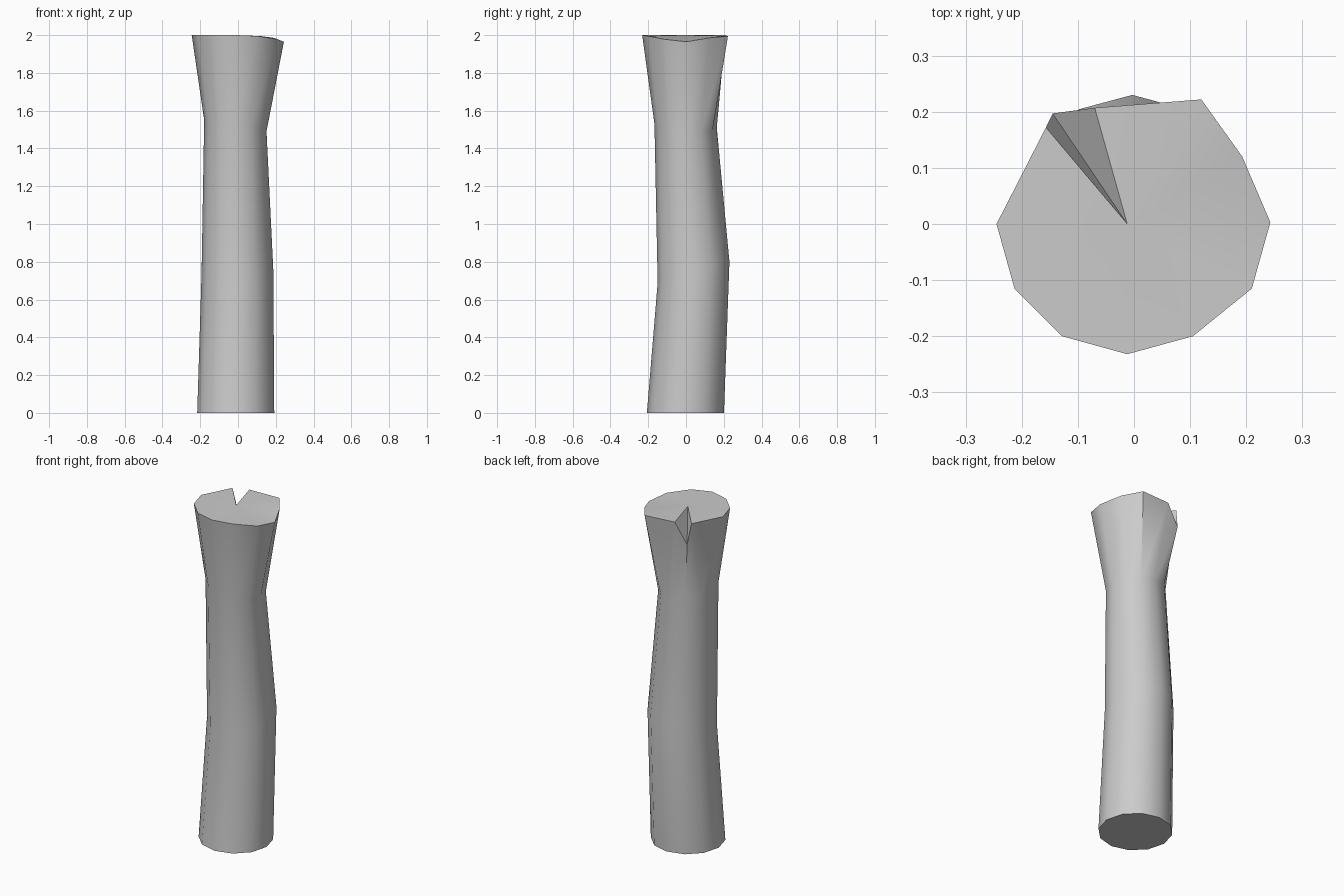
import bpy, bmesh
from math import sin, cos, pi, radians

if "Cube" in bpy.data.objects:
    bpy.data.objects.remove(bpy.data.objects["Cube"])

N = 12
# trunk rings: centre x, y, z, radius, tilt in x, tilt in y
RINGS = [
    (-0.012, -0.003, 0.0, 0.204, 0.0, 0.0),
    (-0.003, 0.04, 0.745, 0.19, 0.05, 0.29),
    (-0.014, -0.002, 1.52, 0.165, -0.18, -0.06),
]
# flared top rim, counter-clockwise from +x, with the split near the back left
RIM = [
    (0.243, 0.003, 1.965), (0.193, 0.12, 1.985), (0.12, 0.222, 1.995),
    (-0.07, 0.207, 2.0), (-0.145, 0.197, 1.88), (-0.157, 0.172, 2.0),
    (-0.245, 0.0, 2.0), (-0.213, -0.115, 2.0), (-0.128, -0.2, 2.0),
    (-0.012, -0.232, 2.0), (0.105, -0.2, 1.995), (0.21, -0.115, 1.978),
]

bm = bmesh.new()
loops = []
for cx, cy, cz, r, tx, ty in RINGS:
    ring = []
    for i in range(N):
        dx, dy = r * cos(2 * pi * i / N), r * sin(2 * pi * i / N)
        ring.append(bm.verts.new((cx + dx, cy + dy, cz + tx * dx + ty * dy)))
    loops.append(ring)
loops.append([bm.verts.new(p) for p in RIM])

# bark sides
for a, b in zip(loops, loops[1:]):
    for i in range(N):
        j = (i + 1) % N
        bm.faces.new((a[i], a[j], b[j], b[i]))

# base cap, and cut top as a fan that forms the split
bm.faces.new(loops[0][::-1])
heart = bm.verts.new((-0.012, 0.0, 2.0))
for i in range(N):
    bm.faces.new((loops[-1][i], loops[-1][(i + 1) % N], heart))

mesh = bpy.data.meshes.new("trunk")
bm.to_mesh(mesh)
bm.free()
trunk = bpy.data.objects.new("trunk", mesh)
bpy.context.collection.objects.link(trunk)
bpy.context.view_layer.objects.active = trunk
trunk.select_set(True)
bpy.ops.object.shade_smooth_by_angle(angle=radians(40))
